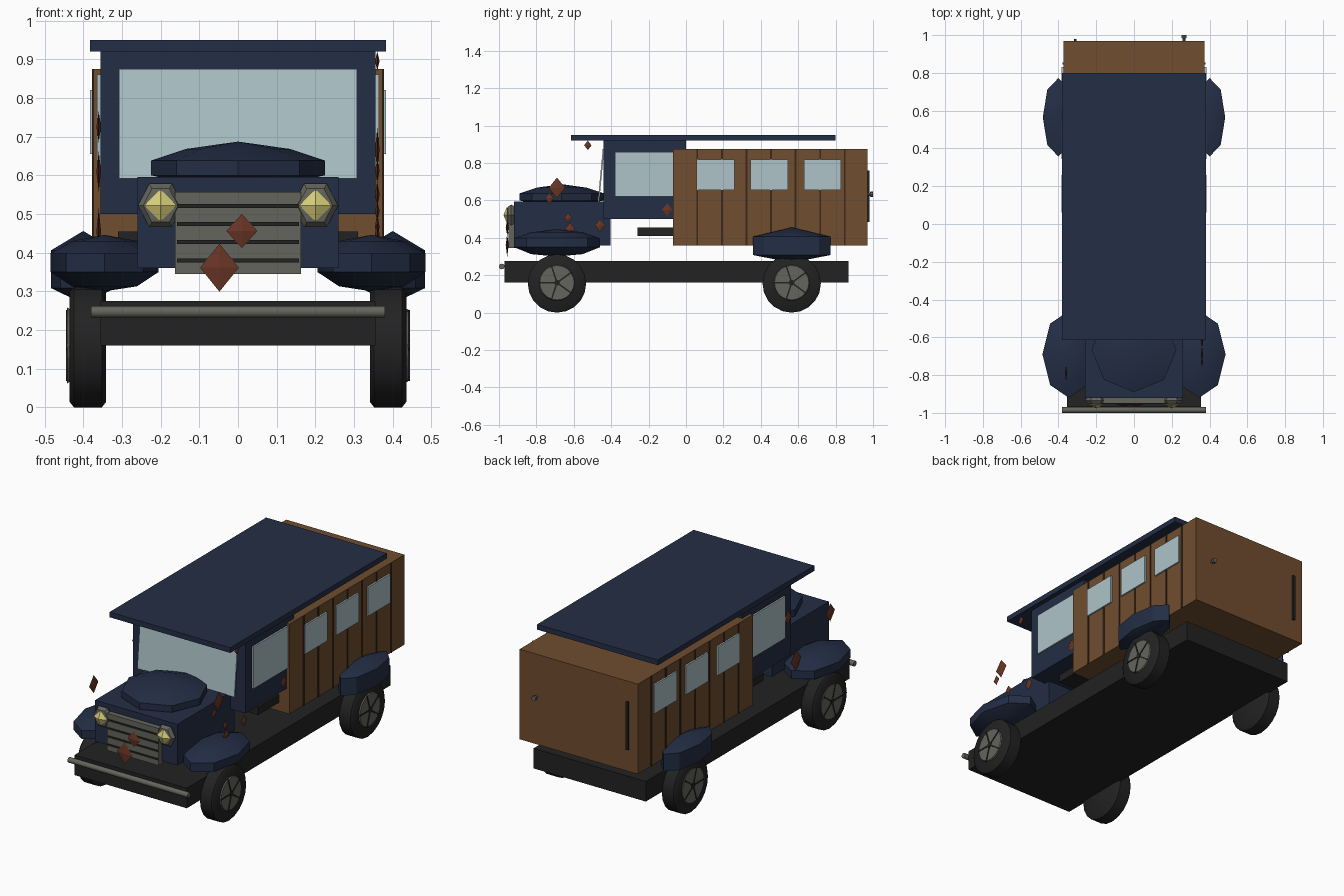
import bpy, bmesh, math
from mathutils import Vector

if "Cube" in bpy.data.objects:
    bpy.data.objects.remove(bpy.data.objects["Cube"])


def mat(name, r, g, b):
    m = bpy.data.materials.new(name)
    m.diffuse_color = (r, g, b, 1)
    m.use_nodes = True
    m.node_tree.nodes["Principled BSDF"].inputs["Base Color"].default_value = m.diffuse_color
    return m


NAVY = mat("navy paint", .017, .027, .060)
WOOD = mat("brown wood", .160, .074, .028)
DARK_WOOD = mat("dark wood", .045, .022, .010)
BLACK = mat("black", .016, .016, .016)
GREY = mat("grey metal", .130, .130, .110)
GLASS = mat("pale glass", .42, .55, .58)
RUST = mat("rust", .140, .036, .018)
YELLOW = mat("lamp yellow", .68, .62, .19)


def finish(name, bm, m, smooth=None):
    bmesh.ops.recalc_face_normals(bm, faces=bm.faces[:])
    me = bpy.data.meshes.new(name)
    bm.to_mesh(me)
    bm.free()
    ob = bpy.data.objects.new(name, me)
    bpy.context.collection.objects.link(ob)
    me.materials.append(m)
    if smooth:
        bpy.ops.object.select_all(action='DESELECT')
        ob.select_set(True)
        bpy.context.view_layer.objects.active = ob
        bpy.ops.object.shade_smooth_by_angle(angle=math.radians(smooth))
    return ob


def box(name, x, y, z, m):
    """Box from (low, high) pairs."""
    bm = bmesh.new()
    bmesh.ops.create_cube(bm, size=1)
    for v in bm.verts:
        v.co = Vector([a + (b - a) * (c + .5) for (a, b), c in zip((x, y, z), v.co)])
    return finish(name, bm, m)


def lathe(name, centre, profile, m, sides, sx=1, sy=1, axis='Z', smooth=None):
    """Spin (radius, height) points about an axis; sx, sy stretch the ring."""
    bm = bmesh.new()
    rings = []
    for r, h in profile:
        n = 1 if r == 0 else sides
        ring = []
        for i in range(n):
            a = 2 * math.pi * i / sides
            p, q = r * sx * math.cos(a), r * sy * math.sin(a)
            co = {'Z': (p, q, h), 'X': (h, p, q), 'Y': (p, h, q)}[axis]
            ring.append(bm.verts.new(Vector(co) + Vector(centre)))
        rings.append(ring)
    for a, b in zip(rings, rings[1:]):
        for i in range(sides):
            vs = [a[i % len(a)], a[(i + 1) % len(a)], b[(i + 1) % len(b)], b[i % len(b)]]
            bm.faces.new(list(dict.fromkeys(vs)))
    for end in (rings[0], rings[-1]):
        if len(end) > 1:
            bm.faces.new(end)
    return finish(name, bm, m, smooth)


def diamond(name, c, r, m):
    """Octahedron with radii r along each axis."""
    return lathe(name, c, [(0, -r[2]), (1, 0), (0, r[2])], m, 4, r[0], r[1])


# Chassis, bumper and roof
box("chassis", (-.355, .355), (-.97, .87), (.16, .275), BLACK)
lathe("front_bumper", (0, -.985, .247), [(.015, -.38), (.015, .38)], GREY, 12, axis='X', smooth=40)
box("roof", (-.382, .382), (-.615, .80), (.92, .95), NAVY)

# Cab, engine cover and seat base
box("cab", (-.355, .355), (-.44, 0), (.50, .92), NAVY)
box("engine_box", (-.26, .26), (-.92, -.405), (.36, .595), NAVY)
box("seat_base", (-.31, .31), (-.26, 0), (.41, .455), BLACK)
lathe("bonnet", (0, -.665, 0), [(0, .55), (1, .60), (1, .638), (.6, .668), (0, .687)],
      NAVY, 8, .225, .225, smooth=30)

# Sloping windscreen
bm = bmesh.new()
bmesh.ops.create_cube(bm, size=1)
for v in bm.verts:
    top = v.co.z > 0
    v.co = Vector((v.co.x * .614, (-.441 if top else -.468) + v.co.y * .008, .875 if top else .592))
finish("windscreen", bm, GLASS)

# Wooden rear body
box("wood_body", (-.374, .374), (-.07, .97), (.36, .875), WOOD)

for s, side in ((1, "right"), (-1, "left")):
    def span(a, b):
        return (min(a * s, b * s), max(a * s, b * s))

    # Windows and plank gaps
    box(side + "_cab_window", span(.350, .364), (-.38, -.06), (.62, .86), GLASS)
    for i in range(3):
        y = .06 + .285 * i
        box(side + "_body_window", span(.372, .383), (y, y + .20), (.655, .82), GLASS)
    for i in range(7):
        y = .06 + .1315 * i
        box(side + "_plank_gap", span(.372, .378), (y - .005, y + .005), (.36, .875), DARK_WOOD)

    # Fenders
    lathe(side + "_front_fender", (.345 * s, -.69, 0),
          [(0, .30), (.6, .313), (1, .35), (1, .398), (.6, .43), (0, .446)],
          NAVY, 8, .14, .23, smooth=30)
    lathe(side + "_rear_fender", (.40 * s, .565, 0),
          [(0, .268), (1, .308), (1, .406), (0, .456)], NAVY, 8, .083, .208, smooth=30)

    # Wheels with hub discs and spokes
    for y, end in ((-.69, "front"), (.565, "rear")):
        name = side + "_" + end
        lathe(name + "_tyre", (.388 * s, y, .156),
              [(.142, -.047), (.156, -.036), (.156, .036), (.142, .047)], BLACK, 20,
              axis='X', smooth=40)
        lathe(name + "_hub", (.436 * s, y, .160), [(.098, -.006), (.092, .005)], GREY, 20, axis='X')
        for k in range(5):
            a = math.radians(90 + 72 * k)
            spoke = box(name + "_spoke", (-.003, .003), (-.004, .004), (.01, .095), BLACK)
            spoke.location = (.441 * s, y, .160)
            spoke.rotation_euler = (a, 0, 0)
        lathe(name + "_cap", (.441 * s, y, .160), [(.016, -.004), (.016, .004)], BLACK, 10, axis='X')

    # Headlights
    lathe(side + "_headlight", (.2 * s, -.935, .522),
          [(0, -.025), (.05, -.018), (.065, 0), (.05, .024), (0, .026)],
          GREY, 6, .9, 1, axis='Y').rotation_euler = (0, 0, 0)
    diamond(side + "_lamp", (.2 * s, -.958, .522), (.042, .018, .042), YELLOW)

# Grille with dark slots
box("grille", (-.163, .163), (-.95, -.91), (.345, .557), GREY)
for i in range(4):
    z = .38 + .047 * i
    box("grille_slot", (-.158, .158), (-.954, -.948), (z - .005, z + .005), BLACK)

# Rear door bar and knob
box("rear_bar", (-.318, -.304), (.968, .98), (.485, .76), BLACK)
lathe("rear_knob", (.265, 0, .633), [(.008, .965), (.008, .983), (.014, .986), (.014, 1.0)],
      GREY, 8, axis='Y')

# Rust flakes: side ones thin in x, front ones thin in y
for x, y, z, r in ((.36, -.69, .667, .055), (.36, -.73, .612, .03), (.36, -.63, .507, .027),
                   (.36, -.62, .447, .035), (.36, -.46, .467, .035), (.36, -.10, .55, .034),
                   (.36, -.525, .895, .025), (-.36, -.79, .61, .052), (-.36, -.48, .455, .06),
                   (-.36, -.41, .725, .04)):
    diamond("rust_flake", (x, y, z), (.006, r * .8, r), RUST)
diamond("rust_flake", (.01, -.956, .456), (.04, .008, .044), RUST)
diamond("rust_flake", (-.048, -.956, .361), (.05, .008, .062), RUST)
